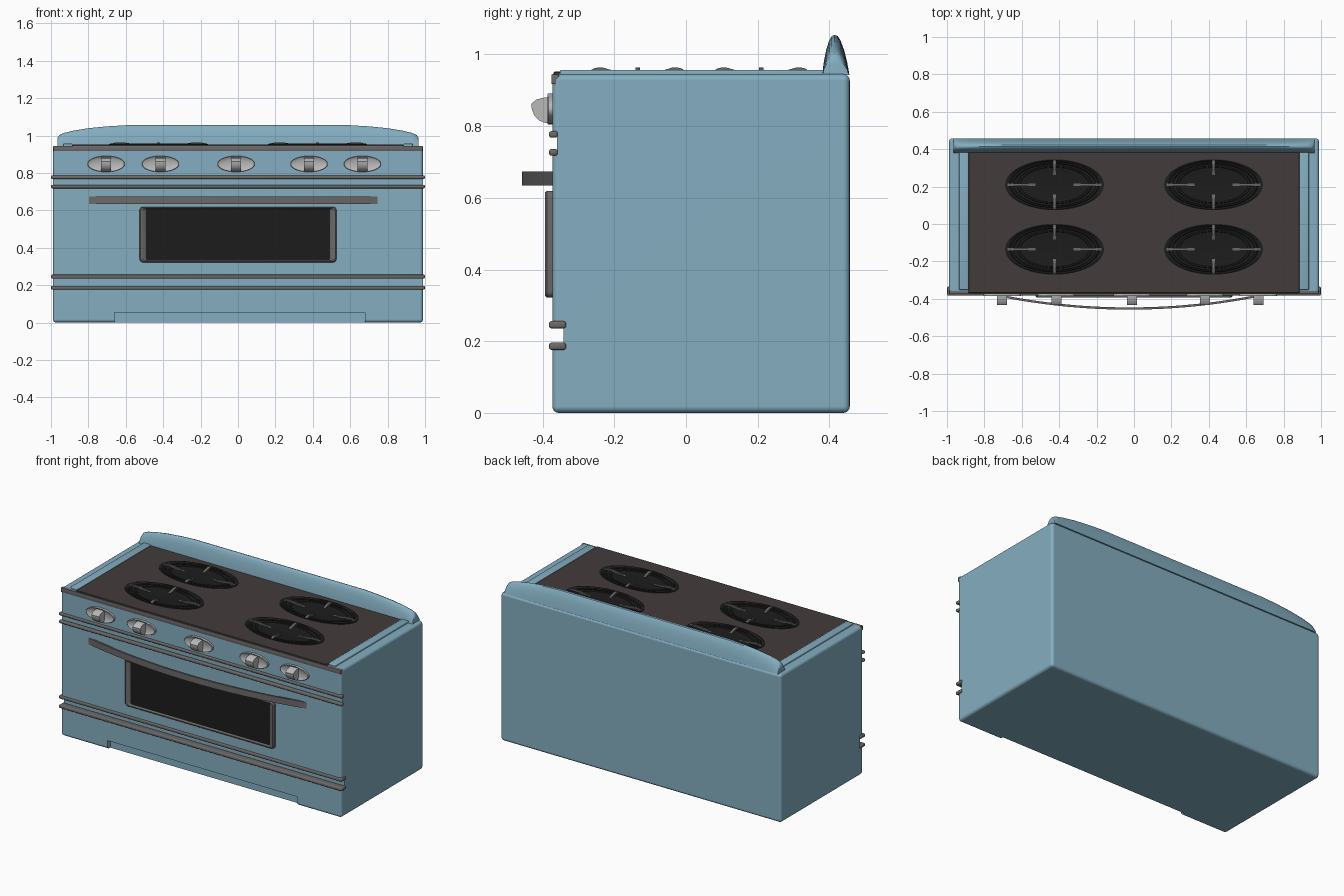
import bpy, bmesh, math

if "Cube" in bpy.data.objects:
    bpy.data.objects.remove(bpy.data.objects["Cube"])


def material(name, r, g, b):
    m = bpy.data.materials.new(name)
    m.diffuse_color = (r, g, b, 1)
    m.use_nodes = True
    m.node_tree.nodes["Principled BSDF"].inputs["Base Color"].default_value = m.diffuse_color
    return m


BLUE = material("blue_enamel", 0.23, 0.42, 0.53)
BROWN = material("cooktop_brown", 0.055, 0.045, 0.043)
BLACK = material("burner_black", 0.012, 0.012, 0.012)
STEEL = material("dark_steel", 0.15, 0.14, 0.14)
LIGHT = material("light_steel", 0.48, 0.48, 0.48)


def apply(ob, kind, **settings):
    bpy.ops.object.select_all(action='DESELECT')
    ob.select_set(True)
    bpy.context.view_layer.objects.active = ob
    mod = ob.modifiers.new(kind.lower(), kind)
    for k, v in settings.items():
        setattr(mod, k, v)
    bpy.ops.object.modifier_apply(modifier=mod.name)


def finish(bm, name, mat, bevel=0, segments=3):
    bmesh.ops.recalc_face_normals(bm, faces=bm.faces)
    me = bpy.data.meshes.new(name)
    bm.to_mesh(me)
    bm.free()
    ob = bpy.data.objects.new(name, me)
    bpy.context.collection.objects.link(ob)
    if mat:
        me.materials.append(mat)
    if bevel:
        apply(ob, 'BEVEL', width=bevel, segments=segments)
    bpy.ops.object.select_all(action='DESELECT')
    ob.select_set(True)
    bpy.context.view_layer.objects.active = ob
    bpy.ops.object.shade_smooth_by_angle(angle=math.radians(35))
    return ob


def cut(ob, cutter):
    cutter.hide_render = True
    apply(ob, 'BOOLEAN', operation='DIFFERENCE', solver='EXACT', object=cutter)


def box(name, x, y, z, mat, bevel=0, segments=3):
    bm = bmesh.new()
    bmesh.ops.create_cube(bm, size=1)
    for v in bm.verts:
        v.co = [lo + (c + 0.5) * (hi - lo) for c, (lo, hi) in zip(v.co, (x, y, z))]
    return finish(bm, name, mat, bevel, segments)


def loft(name, rings, mat, caps=True, loop=False):
    """Skin a list of closed rings of equal length."""
    bm = bmesh.new()
    vs = [[bm.verts.new(p) for p in r] for r in rings]
    n = len(rings[0])
    for i in range(len(vs) if loop else len(vs) - 1):
        a, b = vs[i], vs[(i + 1) % len(vs)]
        for j in range(n):
            k = (j + 1) % n
            bm.faces.new((a[j], a[k], b[k], b[j]))
    if caps and not loop:
        bm.faces.new(vs[0])
        bm.faces.new(vs[-1])
    return finish(bm, name, mat)


def rounded_rect(hx, z0, z1, r, y):
    pts = []
    for cx, cz, a0 in ((hx - r, z1 - r, 0), (-hx + r, z1 - r, 90),
                       (-hx + r, z0 + r, 180), (hx - r, z0 + r, 270)):
        for s in range(5):
            a = math.radians(a0 + s * 22.5)
            pts.append((cx + r * math.cos(a), y, cz + r * math.sin(a)))
    return pts


def ellipse(cx, cy, rx, ry, z, n=48):
    return [(cx + rx * math.cos(t), cy + ry * math.sin(t), z)
            for t in (2 * math.pi * i / n for i in range(n))]


# Body with trim grooves and a toe-kick recess in the front
body = box("body", (-0.99, 0.99), (-0.373, 0.457), (0, 0.945), BLUE, 0.018, 4)
for c in (((-1.1, 1.1), (-0.5, -0.342), (0.19, 0.242)),
          ((-1.1, 1.1), (-0.5, -0.36), (0.73, 0.772)),
          ((-0.66, 0.68), (-0.5, -0.345), (-0.1, 0.055))):
    cutter = box("cutter", *c, None)
    cut(body, cutter)
    bpy.data.objects.remove(cutter)

# Cooktop, side rails and front lip
cooktop = box("cooktop", (-0.885, 0.885), (-0.37, 0.39), (0.93, 0.952), BROWN, 0.003, 1)
box("cooktop_front_lip", (-0.988, 0.988), (-0.3755, -0.355), (0.917, 0.945), STEEL, 0.003, 2)
for s, side in ((-1, "left"), (1, "right")):
    box(side + "_rail", sorted((s * 0.885, s * 0.935)), (-0.352, 0.39), (0.93, 0.957), BLUE, 0.005)

# Elliptical burners sunk in bowls: pan, coils and four arched supports
RX, RY = 0.264, 0.136
for bx in (-0.425, 0.425):
    for by in (-0.135, 0.21):
        tag = ("front_" if by < 0 else "rear_") + ("left" if bx < 0 else "right")
        cutter = loft("cutter", [ellipse(bx, by, RX * 0.95, RY * 0.95, z) for z in (0.915, 1.1)], None)
        cut(body, cutter)
        cut(cooktop, cutter)
        bpy.data.objects.remove(cutter)
        loft("burner_pan_" + tag, [ellipse(bx, by, RX * f, RY * f, z) for f, z in (
            (0.95, 0.948), (1, 0.95), (1, 0.955), (0.96, 0.957), (0.92, 0.953),
            (0.75, 0.936), (0.5, 0.926), (0.15, 0.923))], BLACK)
        for k, (f, zc) in enumerate(((0.86, 0.951), (0.72, 0.946), (0.56, 0.943), (0.38, 0.942))):
            rings = []
            for q in range(6):
                a = math.pi * q / 3
                d = f + 0.045 * math.cos(a)
                rings.append(ellipse(bx, by, RX * d, RY * d, zc + 0.005 * math.sin(a)))
            loft(f"burner_coil_{tag}_{k + 1}", rings, BLACK, loop=True)
        for k, (dx, dy) in enumerate(((1, 0), (-1, 0), (0, 1), (0, -1))):
            arch = []
            for f, z in ((0.97, 0.955), (0.9, 0.961), (0.8, 0.964), (0.7, 0.963),
                         (0.55, 0.957), (0.38, 0.949)):
                x, y = bx + dx * RX * f, by + dy * RY * f
                wx, wy = abs(dy) * 0.008, abs(dx) * 0.006
                arch.append([(x - wx, y - wy, z), (x + wx, y + wy, z),
                             (x + wx, y + wy, z - 0.01), (x - wx, y - wy, z - 0.01)])
            loft(f"burner_support_{tag}_{k + 1}", arch, STEEL)

# Even out the shading of the cut parts
for ob in (body, cooktop):
    bpy.ops.object.select_all(action='DESELECT')
    ob.select_set(True)
    bpy.context.view_layer.objects.active = ob
    bpy.ops.object.shade_smooth_by_angle(angle=math.radians(35))
    ob.modifiers.new("even_normals", 'WEIGHTED_NORMAL').keep_sharp = True

# Horizontal trim strips
for i, (z0, z1, yb) in enumerate(((0.768, 0.786, -0.358), (0.718, 0.736, -0.358),
                                  (0.236, 0.256, -0.335), (0.176, 0.196, -0.335))):
    box(f"trim_strip_{i + 1}", (-0.999, 0.999), (-0.382, yb), (z0, z1), STEEL, 0.006)

# Backguard: curved fin, lower towards its ends
fin = ((0.380, 0), (0.384, 0.3), (0.391, 0.62), (0.399, 0.85), (0.406, 0.96), (0.414, 1),
       (0.423, 0.97), (0.431, 0.86), (0.441, 0.62), (0.450, 0.3), (0.456, 0))
half = ((0.966, 0.03), (0.964, 0.045), (0.955, 0.06), (0.93, 0.071), (0.88, 0.083),
        (0.8, 0.096), (0.7, 0.106), (0.6, 0.112))
stations = [(-x, h) for x, h in half] + list(reversed(half))
loft("backguard", [[(x, y, 0.943 + t * h) for y, t in fin] for x, h in stations], BLUE)

# Control knobs: hollow oval dish with a curved grip
grip = ((-0.374, 0.882), (-0.395, 0.880), (-0.418, 0.874), (-0.432, 0.862), (-0.430, 0.846),
        (-0.422, 0.828), (-0.408, 0.815), (-0.392, 0.809), (-0.374, 0.807))
for i, kx in enumerate((-0.705, -0.415, -0.01, 0.38, 0.665)):
    dish = []
    for y, f in ((-0.37, 1), (-0.384, 1), (-0.386, 0.97), (-0.384, 0.92), (-0.378, 0.6), (-0.376, 0.2)):
        dish.append([(x, y, z) for x, z, _ in ellipse(kx, 0.848, 0.1 * f, 0.043 * f, 0, 40)])
    loft(f"knob_dish_{i + 1}", dish, LIGHT)
    loft(f"knob_grip_{i + 1}", [[(kx + d, y, z) for y, z in grip] for d in (-0.027, 0.027)], LIGHT)

# Bowed oven door handle
bar = []
for i in range(33):
    t = i / 16 - 1
    x, y = -0.025 + 0.775 * t, -0.458 + 0.086 * t * t
    bar.append([(x, y, 0.634), (x, y, 0.674), (x, y + 0.012, 0.674), (x, y + 0.012, 0.634)])
loft("door_handle", bar, STEEL)

# Oven window frame and glass
frame = ((0.526, 0.322, 0.619, 0.018, -0.365), (0.526, 0.322, 0.619, 0.018, -0.388),
         (0.520, 0.327, 0.615, 0.016, -0.394), (0.510, 0.332, 0.611, 0.012, -0.394),
         (0.490, 0.338, 0.607, 0.006, -0.380), (0.490, 0.338, 0.607, 0.006, -0.365))
loft("window_frame", [rounded_rect(*f) for f in frame], STEEL, loop=True)
box("window_glass", (-0.492, 0.492), (-0.381, -0.36), (0.336, 0.609), BLACK)
